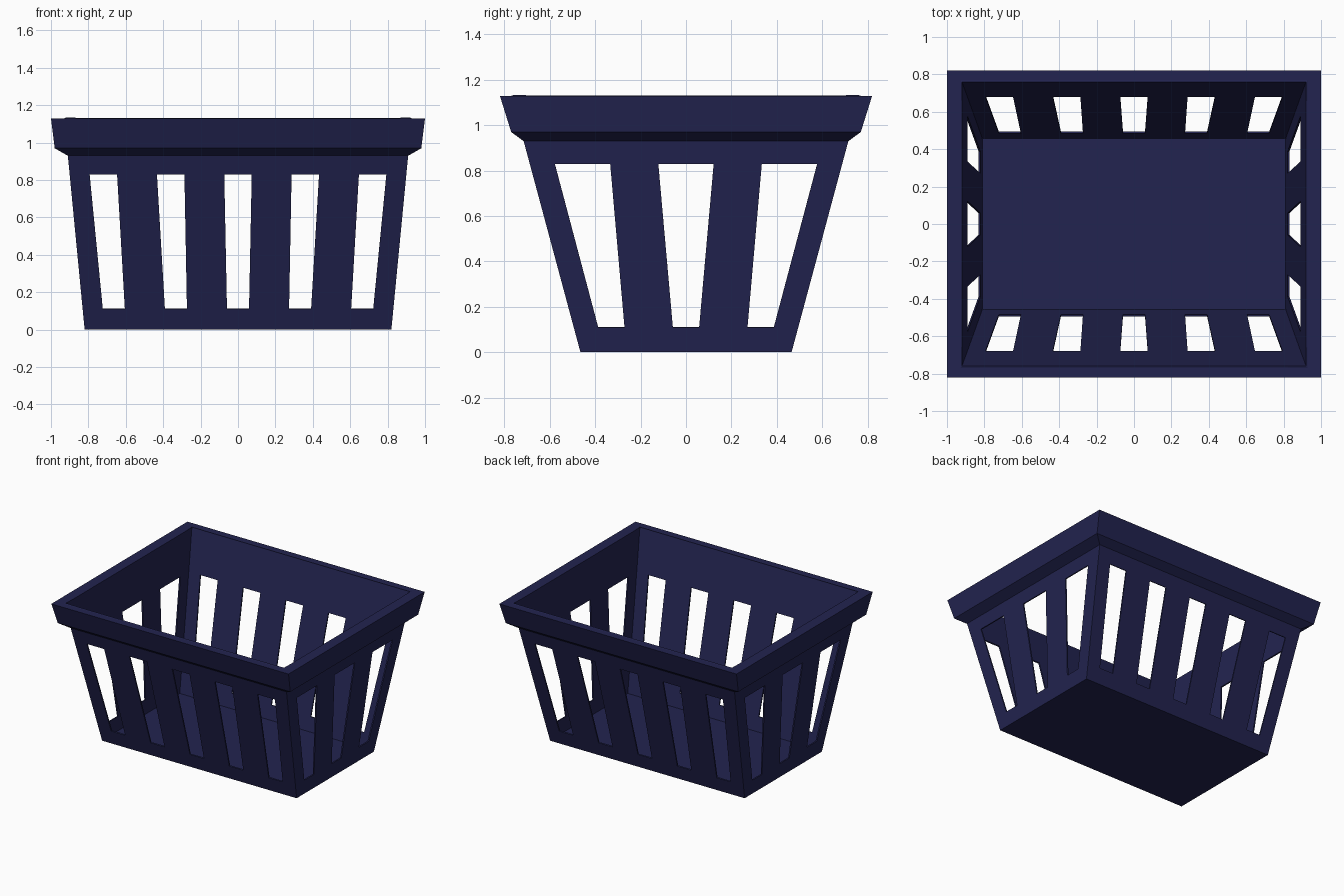
import bpy, bmesh

if "Cube" in bpy.data.objects:
    bpy.data.objects.remove(bpy.data.objects["Cube"])

HX0, HX1 = 0.82, 0.929     # half width at the base and top
HY0, HY1 = 0.465, 0.769    # half depth at the base and top
TOP = 1.13
Z_LO, Z_HI = 0.11, 0.83    # slot bottom and top

navy = bpy.data.materials.new("navy_plastic")
navy.diffuse_color = (0.016, 0.017, 0.08, 1)
navy.use_nodes = True
navy.node_tree.nodes["Principled BSDF"].inputs["Base Color"].default_value = navy.diffuse_color


def half(z):
    t = z / TOP
    return HX0 + (HX1 - HX0) * t, HY0 + (HY1 - HY0) * t


def finish(bm, name):
    mesh = bpy.data.meshes.new(name)
    bm.to_mesh(mesh)
    bm.free()
    mesh.materials.append(navy)
    obj = bpy.data.objects.new(name, mesh)
    bpy.context.collection.objects.link(obj)
    return obj


def turn(x, y, k):
    for _ in range(k):
        x, y = -y, x
    return x, y


def add_wall(bm, k, count, pitch, width):
    # One slotted wall; pitch and width are (at slot bottom, at slot top)
    rows = []
    for z in (0, Z_LO, Z_HI, TOP):
        t = (z - Z_LO) / (Z_HI - Z_LO)
        p = pitch[0] + (pitch[1] - pitch[0]) * t
        w = width[0] + (width[1] - width[0]) * t
        span, out = half(z) if k % 2 == 0 else half(z)[::-1]
        us = [-span]
        for i in range(count):
            c = (i - (count - 1) / 2) * p
            us += [c - w, c + w]
        us.append(span)
        rows.append([bm.verts.new((*turn(u, -out, k), z)) for u in us])
    for r in range(3):
        for c in range(len(rows[0]) - 1):
            if r == 1 and c % 2 == 1:
                continue
            a, b = rows[r], rows[r + 1]
            bm.faces.new((a[c], a[c + 1], b[c + 1], b[c]))


# Tapered slotted body with a closed floor
bm = bmesh.new()
for k in range(4):
    if k % 2 == 0:
        add_wall(bm, k, 5, (0.332, 0.36), (0.059, 0.0735))
    else:
        add_wall(bm, k, 3, (0.329, 0.456), (0.058, 0.122))
bmesh.ops.remove_doubles(bm, verts=bm.verts, dist=1e-4)
base = [e for e in bm.edges if all(v.co.z < 1e-5 for v in e.verts)]
floor = bmesh.ops.contextual_create(bm, geom=base)["faces"]
for f in floor:
    f.normal_update()
    if f.normal.z > 0:
        f.normal_flip()
body = finish(bm, "basket_body")
mod = body.modifiers.new("thickness", "SOLIDIFY")
mod.thickness = 0.01
mod.offset = -1
mod.use_even_offset = True

# Flared rim: rectangular section loops joined into a closed ring
bm = bmesh.new()
section = [(*half(0.93), 0.93), (0.98, 0.77, 0.97), (1.0, 0.82, TOP), (HX1, HY1, TOP)]
loops = [[bm.verts.new((sx * x, sy * y, z))
          for sx, sy in ((-1, -1), (1, -1), (1, 1), (-1, 1))] for x, y, z in section]
for i in range(4):
    a, b = loops[i], loops[(i + 1) % 4]
    for j in range(4):
        n = (j + 1) % 4
        bm.faces.new((a[j], a[n], b[n], b[j]))
bmesh.ops.recalc_face_normals(bm, faces=bm.faces)
finish(bm, "basket_rim")
